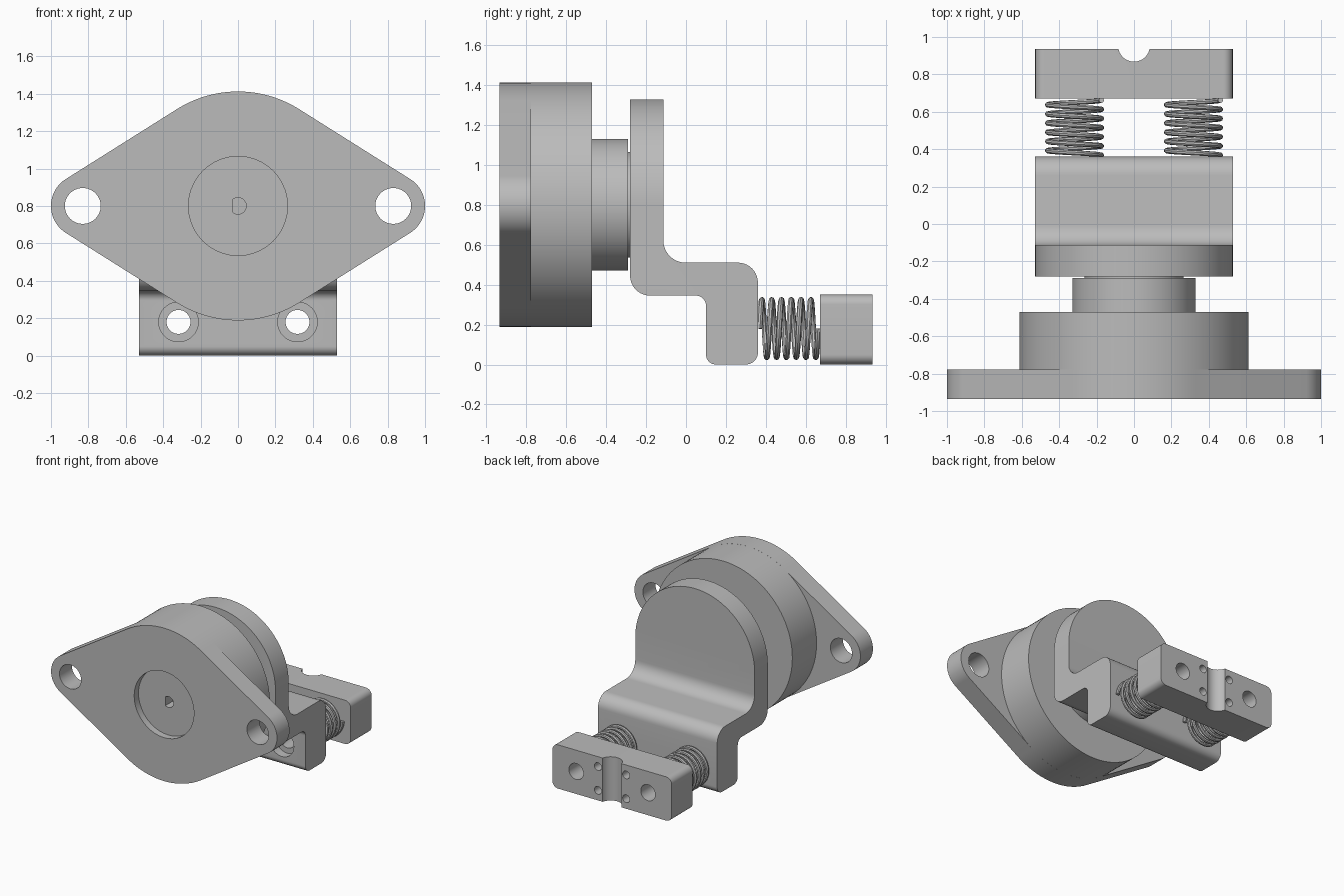
import bpy, bmesh
from math import sin, cos, pi, acos
from mathutils import Vector

cube = bpy.data.objects.get("Cube")
if cube:
    bpy.data.objects.remove(cube, do_unlink=True)

grey = bpy.data.materials.new("plain grey")
grey.use_nodes = True
GREY = (0.5, 0.5, 0.5, 1)
grey.diffuse_color = GREY
grey.node_tree.nodes["Principled BSDF"].inputs["Base Color"].default_value = GREY

AXIS_Z = 0.8      # height of the round housing's axis
BOLT_X, BOLT_Z = 0.318, 0.18


def arc(cx, cy, r, a0, a1, n=32):
    return [(cx + r * cos(a0 + (a1 - a0) * i / n), cy + r * sin(a0 + (a1 - a0) * i / n))
            for i in range(n + 1)]


def circle(cx, cy, r, n=64):
    return arc(cx, cy, r, 0, 2 * pi, n)[:-1]


def fillet(corners, n=10):
    """Polygon from (x, y, radius) corners, each rounded by its radius."""
    out = []
    for i, (x, y, r) in enumerate(corners):
        p = Vector((x, y))
        if r == 0:
            out.append(p)
            continue
        a = (Vector(corners[i - 1][:2]) - p).normalized()
        b = (Vector(corners[(i + 1) % len(corners)][:2]) - p).normalized()
        # right-angled corners: the arc centre is offset along both sides
        c = p + (a + b) * r
        out += [c - b * r * cos(t * pi / 2 / n) - a * r * sin(t * pi / 2 / n)
                for t in range(n + 1)]
    return out


def prism(name, outline, lo, hi, axis="y"):
    """Extrude a 2D outline along one axis."""
    place = {"x": lambda u, v, t: (t, u, v),
             "y": lambda u, v, t: (u, t, v),
             "z": lambda u, v, t: (u, v, t)}[axis]
    bm = bmesh.new()
    face = bm.faces.new([bm.verts.new(place(u, v, lo)) for u, v in outline])
    top = bmesh.ops.extrude_face_region(bm, geom=[face])["geom"]
    shift = Vector(place(0, 0, hi - lo))
    bmesh.ops.translate(bm, vec=shift, verts=[g for g in top if isinstance(g, bmesh.types.BMVert)])
    bmesh.ops.recalc_face_normals(bm, faces=bm.faces)
    mesh = bpy.data.meshes.new(name)
    bm.to_mesh(mesh)
    bm.free()
    mesh.materials.append(grey)
    obj = bpy.data.objects.new(name, mesh)
    bpy.context.collection.objects.link(obj)
    return obj


def select(obj):
    bpy.ops.object.select_all(action="DESELECT")
    obj.select_set(True)
    bpy.context.view_layer.objects.active = obj


def combine(obj, tool, operation="DIFFERENCE"):
    select(obj)
    mod = obj.modifiers.new("cut", "BOOLEAN")
    mod.operation, mod.solver, mod.object = operation, "EXACT", tool
    bpy.ops.object.modifier_apply(modifier=mod.name)
    bpy.data.objects.remove(tool, do_unlink=True)


def drill(obj, x, z, r, lo, hi):
    combine(obj, prism("cutter", circle(x, z, r, 40), lo, hi))


def finish(obj):
    select(obj)
    bpy.ops.object.shade_smooth_by_angle(angle=0.6)


# Housing: two-eared flange joined to a round body
R, EAR_R, EAR_X = 0.612, 0.17, 0.83
tilt = acos((R - EAR_R) / EAR_X)
outline = (arc(EAR_X, AXIS_Z, EAR_R, -tilt, tilt)
           + arc(0, AXIS_Z, R, tilt, pi - tilt)
           + arc(-EAR_X, AXIS_Z, EAR_R, pi - tilt, pi + tilt)
           + arc(0, AXIS_Z, R, pi + tilt, 2 * pi - tilt))
flange = prism("mounting_flange", outline, -0.935, -0.777)
for side in (-1, 1):
    drill(flange, side * EAR_X, AXIS_Z, 0.096, -1, -0.7)
drill(flange, 0, AXIS_Z, 0.265, -1, -0.88)
# D-shaped shaft socket
socket = arc(0, AXIS_Z, 0.044, -0.7 * pi, 0.7 * pi)
combine(flange, prism("cutter", socket, -1, -0.79))
finish(flange)

body = prism("round_body", circle(0, AXIS_Z, R, 96), -0.777, -0.47)
neck = prism("neck", circle(0, AXIS_Z, 0.33), -0.47, -0.29)
boss = prism("boss", circle(0, AXIS_Z, 0.265), -0.29, -0.28)
for part in (body, neck, boss):
    finish(part)

# Stepped bracket with a rounded top
HALF = 0.528
step = fillet([(-0.28, 1.5, 0), (-0.28, 0.345, 0.1), (0.1, 0.345, 0.05), (0.1, 0, 0.05),
               (0.36, 0, 0.06), (0.36, 0.51, 0.1), (-0.113, 0.51, 0.11), (-0.113, 1.5, 0)])
bracket = prism("stepped_bracket", step, -0.7, 0.7, "x")
front_shape = [(-HALF, -0.2), (HALF, -0.2)] + arc(0, AXIS_Z, HALF, 0, pi, 64)
combine(bracket, prism("cutter", front_shape, -0.6, 0.6), "INTERSECT")
for side in (-1, 1):
    drill(bracket, side * BOLT_X, BOLT_Z, 0.064, 0, 0.5)
    drill(bracket, side * BOLT_X, BOLT_Z, 0.106, 0, 0.17)
finish(bracket)

# Clamp block with bolt holes, a cable groove and four small screw holes
H = 0.35
block_shape = fillet([(-HALF, 0, 0.05), (HALF, 0, 0.05), (HALF, H, 0.05), (-HALF, H, 0.05)])
block = prism("clamp_block", block_shape, 0.67, 0.935)
combine(block, prism("cutter", circle(0, 0.953, 0.085), -0.1, 0.5, "z"))
for side in (-1, 1):
    drill(block, side * BOLT_X, BOLT_Z, 0.064, 0.6, 1)
    for z in (0.08, 0.27):
        drill(block, side * 0.125, z, 0.031, 0.8, 1)
finish(block)

# Coil springs between bracket and block
TURNS, STEPS, WIRE = 6, 40, 0.014
for side, label in ((1, "left"), (-1, "right")):
    curve = bpy.data.curves.new(label + "_spring", "CURVE")
    curve.dimensions = "3D"
    curve.bevel_depth, curve.bevel_resolution, curve.use_fill_caps = WIRE, 2, True
    total = TURNS * STEPS
    spline = curve.splines.new("POLY")
    spline.points.add(total)
    for i, p in enumerate(spline.points):
        a = 2 * pi * i / STEPS
        p.co = (side * BOLT_X + 0.144 * cos(a), 0.368 + 0.294 * i / total,
                BOLT_Z + 0.144 * sin(a), 1)
    curve.materials.append(grey)
    spring = bpy.data.objects.new(label + "_spring", curve)
    bpy.context.collection.objects.link(spring)
    select(spring)
    bpy.ops.object.convert(target="MESH")
    finish(bpy.context.view_layer.objects.active)
